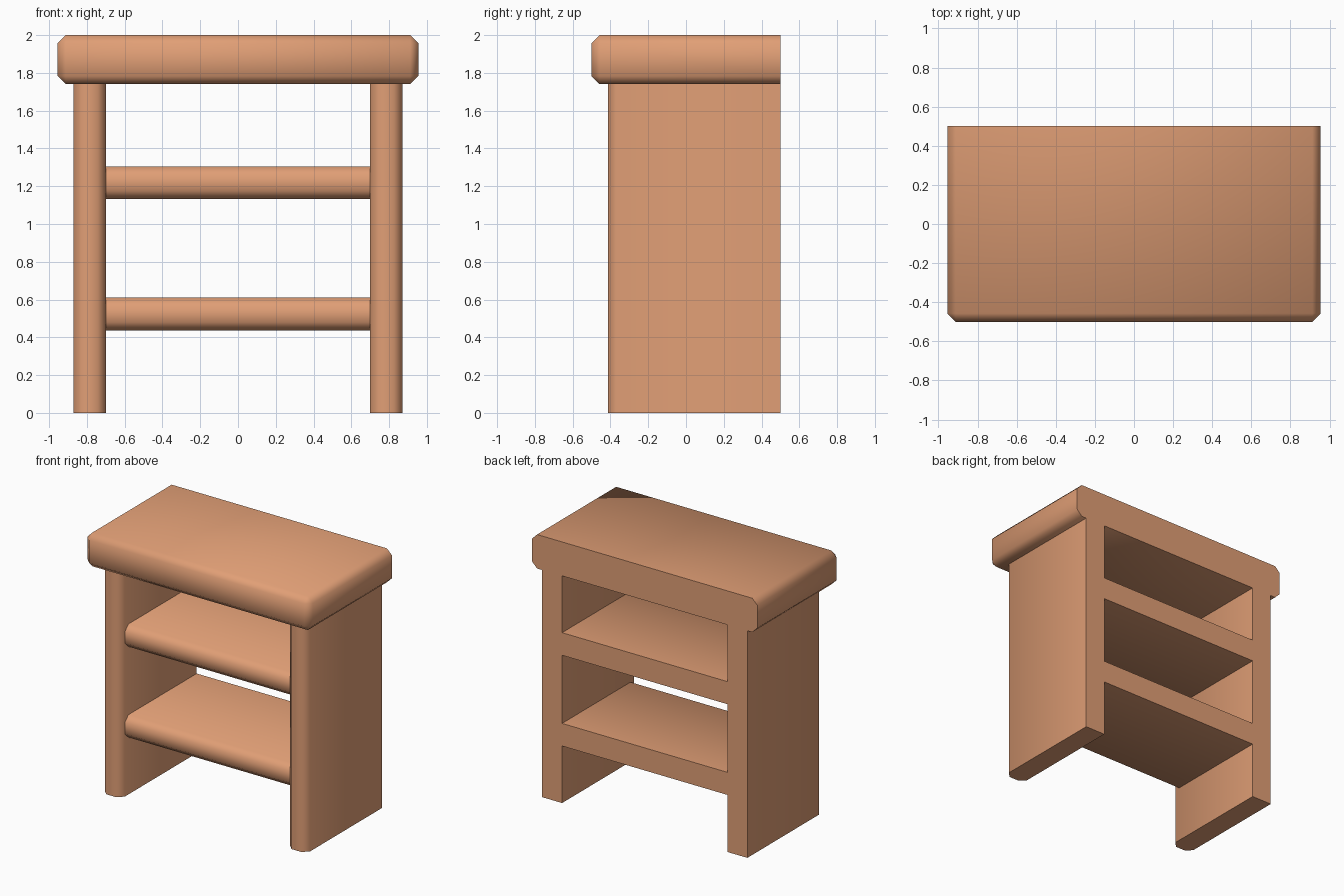
import bpy, bmesh, math

if "Cube" in bpy.data.objects:
    bpy.data.objects.remove(bpy.data.objects["Cube"])

wood = bpy.data.materials.new("warm_wood")
wood.diffuse_color = (0.75, 0.345, 0.18, 1)
wood.use_nodes = True
wood.node_tree.nodes["Principled BSDF"].inputs["Base Color"].default_value = wood.diffuse_color

CHAMFER = 0.043
BACK = 0.5


def board(name, x, y, z, bevel_axes):
    """Box given by (min, max) ranges; chamfers non-back edges running along bevel_axes.
    'X' front horizontal edges, 'Y' side edges, 'Z' front vertical edges."""
    bm = bmesh.new()
    bmesh.ops.create_cube(bm, size=1)
    for v in bm.verts:
        v.co = [r[0] if c < 0 else r[1] for c, r in zip(v.co, (x, y, z))]
    edges = []
    for e in bm.edges:
        d = e.verts[1].co - e.verts[0].co
        axis = "XYZ"[max(range(3), key=lambda i: abs(d[i]))]
        on_back = all(abs(v.co.y - BACK) < 1e-5 for v in e.verts)
        if axis in bevel_axes and not on_back:
            edges.append(e)
    bmesh.ops.bevel(bm, geom=edges, offset=CHAMFER, offset_type='OFFSET',
                    segments=1, profile=0.5, affect='EDGES')
    bmesh.ops.recalc_face_normals(bm, faces=bm.faces)
    mesh = bpy.data.meshes.new(name)
    bm.to_mesh(mesh)
    bm.free()
    mesh.materials.append(wood)
    obj = bpy.data.objects.new(name, mesh)
    bpy.context.collection.objects.link(obj)
    # soft chamfers, sharp right angles
    bpy.ops.object.select_all(action='DESELECT')
    obj.select_set(True)
    bpy.context.view_layer.objects.active = obj
    bpy.ops.object.shade_smooth_by_angle(angle=math.radians(60))
    return obj


# Thick top slab, chamfered all round except the back
board("top_slab", (-0.955, 0.955), (-0.5, BACK), (1.74, 2.0), "XYZ")

# Side panels with chamfered front uprights
board("left_side_panel", (-0.87, -0.70), (-0.413, BACK), (0, 1.74), "Z")
board("right_side_panel", (0.70, 0.87), (-0.413, BACK), (0, 1.74), "Z")

# Two shelves between the panels, chamfered along the front
for name, bottom in (("lower_shelf", 0.437), ("upper_shelf", 1.132)):
    board(name, (-0.70, 0.70), (-0.37, BACK), (bottom, bottom + 0.173), "X")
